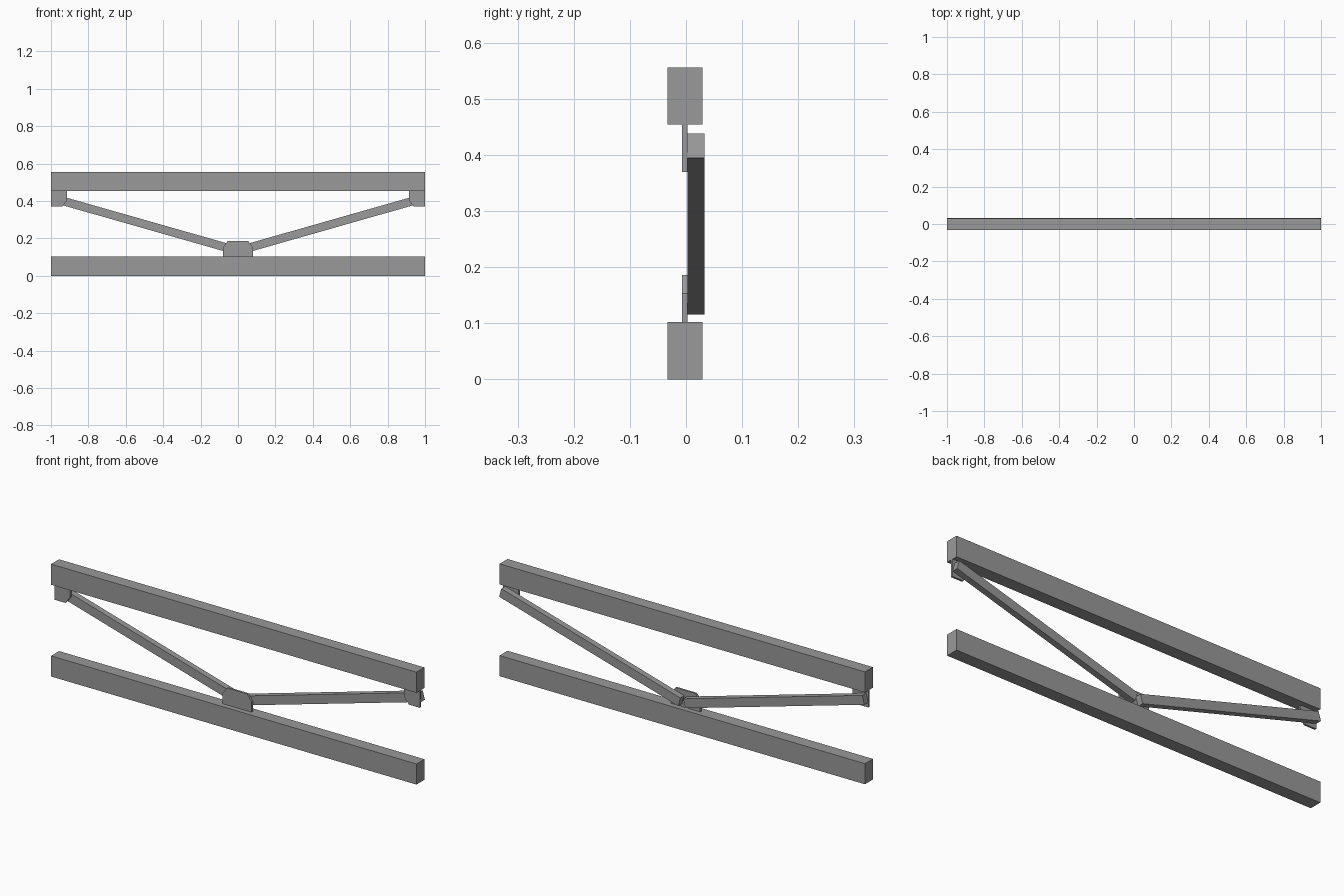
import bpy
import bmesh
from math import atan2, cos, sin

default = bpy.data.objects.get("Cube")
if default:
    bpy.data.objects.remove(default, do_unlink=True)

# Single flat grey
grey = bpy.data.materials.new("grey_steel")
grey.use_nodes = True
colour = (0.32, 0.32, 0.32, 1)
grey.diffuse_color = colour
grey.node_tree.nodes["Principled BSDF"].inputs["Base Color"].default_value = colour


def extrude_profile(name, profile, y_front, y_back):
    """Extrude an (x, z) outline from y_front to y_back."""
    bm = bmesh.new()
    face = bm.faces.new([bm.verts.new((x, y_front, z)) for x, z in profile])
    result = bmesh.ops.extrude_face_region(bm, geom=[face])
    back = [v for v in result["geom"] if isinstance(v, bmesh.types.BMVert)]
    bmesh.ops.translate(bm, verts=back, vec=(0, y_back - y_front, 0))
    bmesh.ops.recalc_face_normals(bm, faces=bm.faces)
    mesh = bpy.data.meshes.new(name)
    bm.to_mesh(mesh)
    bm.free()
    mesh.materials.append(grey)
    obj = bpy.data.objects.new(name, mesh)
    bpy.context.collection.objects.link(obj)
    return obj


BEAM_H = 0.102
TOP_Z = 0.454

# Horizontal chords
for name, z in (("bottom_beam", 0), ("top_beam", TOP_Z)):
    extrude_profile(name, [(-1, z), (1, z), (1, z + BEAM_H), (-1, z + BEAM_H)],
                    -0.033, 0.029)

# Central gusset plate with clipped upper corners
half = [(0.08, BEAM_H), (0.08, 0.153), (0.055, 0.186)]
extrude_profile("centre_gusset", half + [(-x, z) for x, z in reversed(half)],
                -0.007, 0.003)

# Square-cut diagonal brace: lower edge, then offset by its thickness
start, end, thick = (0.02, 0.116), (1.0, 0.395), 0.0447
angle = atan2(end[1] - start[1], end[0] - start[0])
dx, dz = -thick * sin(angle), thick * cos(angle)
brace = [start, end, (end[0] + dx, end[1] + dz), (start[0] + dx, start[1] + dz)]

# End gusset with clipped inner lower corner
gusset = [(1, TOP_Z), (1, 0.37), (0.94, 0.37), (0.914, 0.403), (0.914, TOP_Z)]

# Mirrored side parts
for side, s in (("left", 1), ("right", -1)):
    extrude_profile(side + "_brace", [(s * x, z) for x, z in brace], 0.003, 0.033)
    extrude_profile(side + "_gusset", [(s * x, z) for x, z in gusset], -0.007, 0.003)
